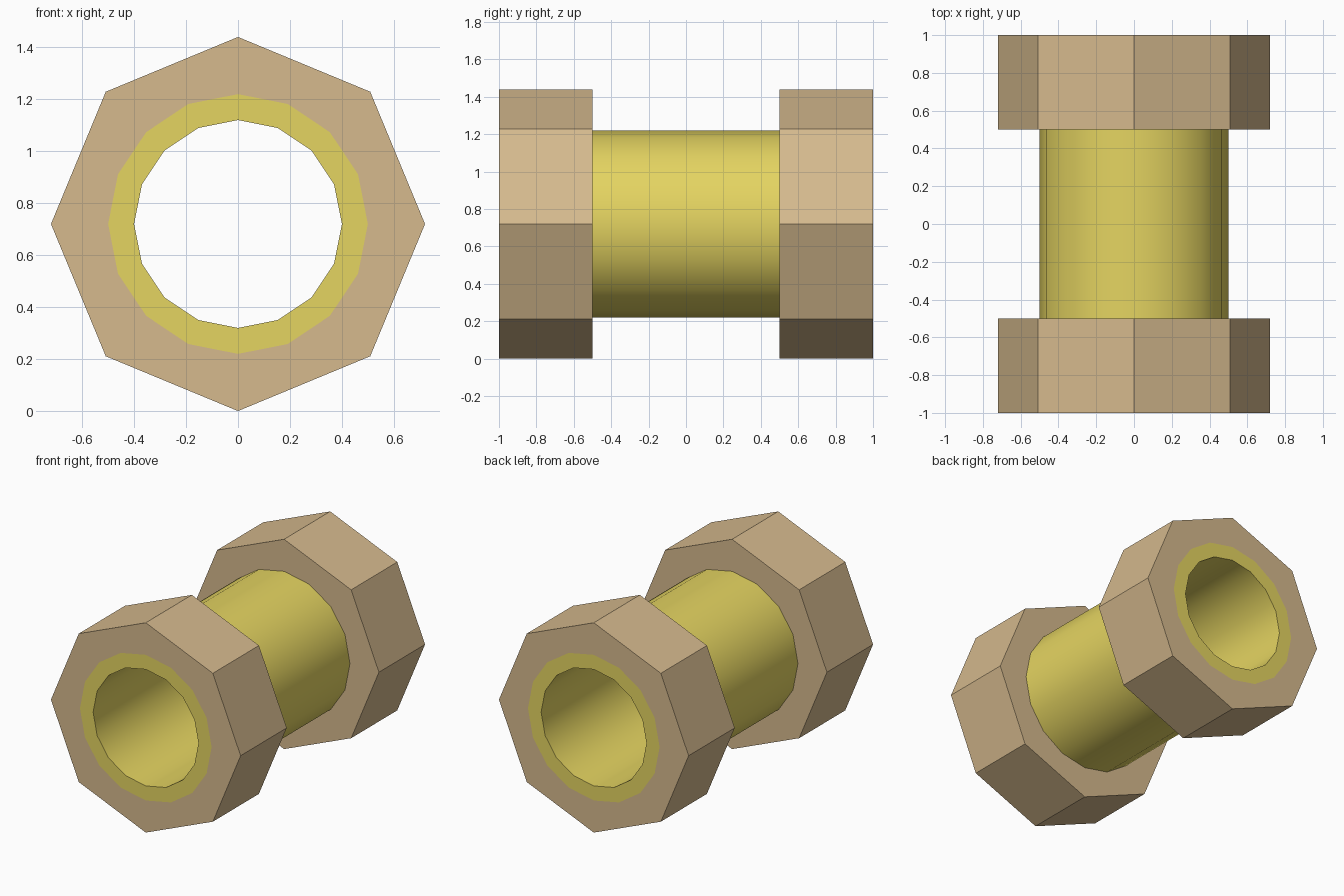
import bpy, bmesh
from math import sin, cos, pi, radians

if "Cube" in bpy.data.objects:
    bpy.data.objects.remove(bpy.data.objects["Cube"])

CENTRE_Z = 0.72


def material(name, colour):
    mat = bpy.data.materials.new(name)
    mat.diffuse_color = (*colour, 1)
    mat.use_nodes = True
    mat.node_tree.nodes["Principled BSDF"].inputs["Base Color"].default_value = mat.diffuse_color
    return mat


def collar(name, outer, inner, y0, y1, mat, smooth=False):
    """Hollow prism along y; outer and inner are (radius, sides)."""
    bm = bmesh.new()

    def loop(radius, sides, y):
        return [bm.verts.new((radius * sin(2 * pi * i / sides), y,
                              CENTRE_Z + radius * cos(2 * pi * i / sides)))
                for i in range(sides)]

    rings = [(loop(*outer, y), loop(*inner, y)) for y in (y0, y1)]
    n, m = outer[1], inner[1]
    k = m // n
    # outer and bore walls
    for a, b in zip(*rings):
        for i in range(len(a)):
            j = (i + 1) % len(a)
            bm.faces.new((a[i], a[j], b[j], b[i]))
    # flat end faces
    for out, bore in rings:
        for i in range(n):
            arc = [bore[(i * k + s) % m] for s in range(k, -1, -1)]
            bm.faces.new([out[i], out[(i + 1) % n]] + arc)
    bmesh.ops.recalc_face_normals(bm, faces=bm.faces)

    mesh = bpy.data.meshes.new(name)
    bm.to_mesh(mesh)
    bm.free()
    mesh.materials.append(mat)
    obj = bpy.data.objects.new(name, mesh)
    bpy.context.collection.objects.link(obj)
    if smooth:
        bpy.ops.object.select_all(action='DESELECT')
        obj.select_set(True)
        bpy.context.view_layer.objects.active = obj
        bpy.ops.object.shade_smooth_by_angle(angle=radians(30))
    return obj


tan = material("tan", (0.67, 0.49, 0.27))
yellow = material("yellow", (0.78, 0.66, 0.12))

# Smooth pipe through the full length
collar("pipe", (0.5, 16), (0.4, 16), -1, 1, yellow, smooth=True)

# Octagonal nut at each end, flush with the pipe ends
collar("front_nut", (0.72, 8), (0.5, 16), -1, -0.5, tan)
collar("back_nut", (0.72, 8), (0.5, 16), 0.5, 1, tan)
